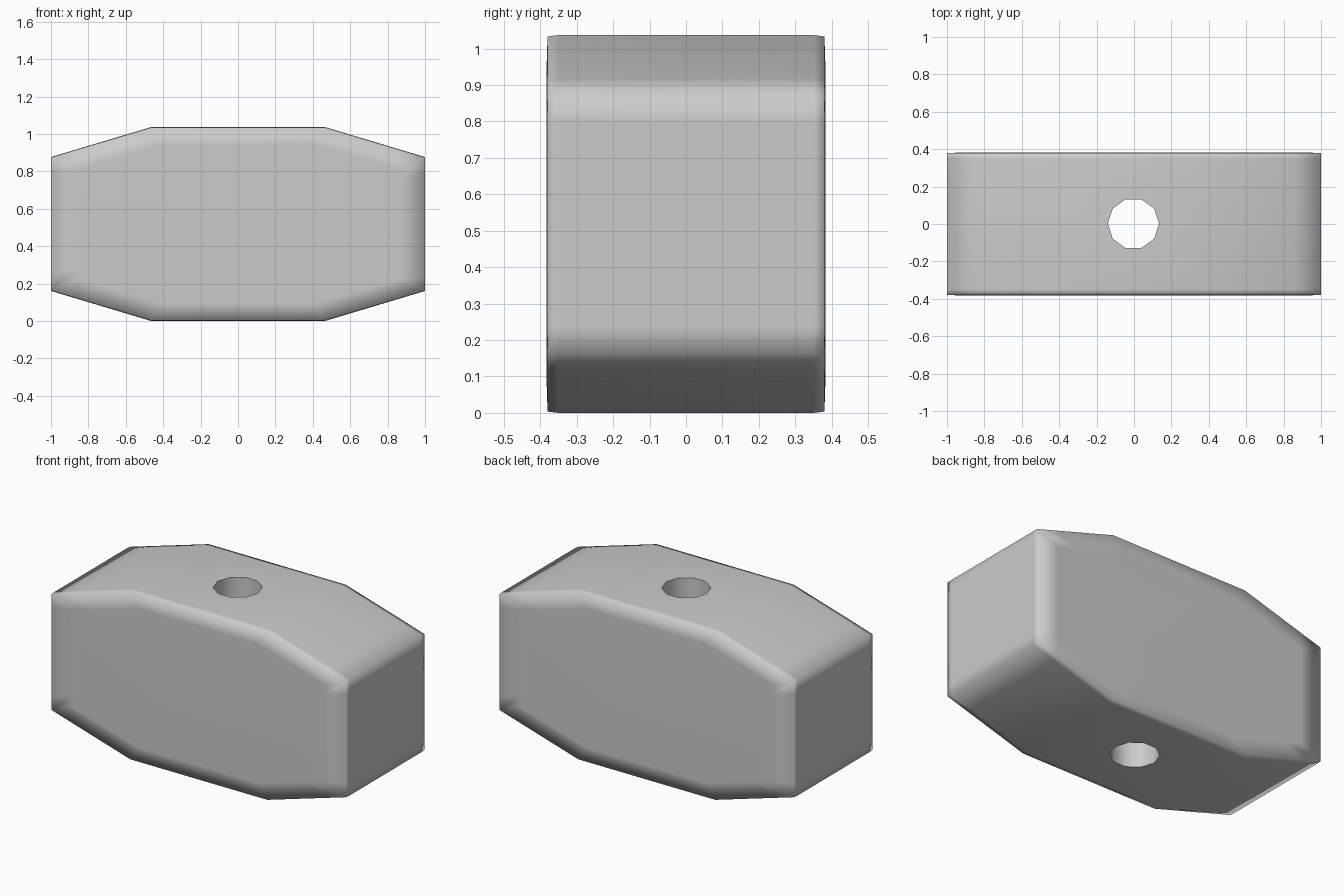
import bpy, bmesh, math

if "Cube" in bpy.data.objects:
    bpy.data.objects.remove(bpy.data.objects["Cube"])

# Eight-sided block profile (x, z about mid height), with support points by the ends
H = 0.5185
quarter = [(1.0, 0.28), (1.0, 0.358), (0.86, 0.40), (0.465, H)]
profile = (quarter + [(-x, z) for x, z in reversed(quarter)]
           + [(-x, -z) for x, z in quarter] + [(x, -z) for x, z in reversed(quarter)])

# Depth rings: y, x scale, z scale (slightly eased front and back rims)
half = [(-0.383, 0.86, 0.82), (-0.380, 1.0, 0.993), (-0.350, 1.0, 1.0)]
rings = half + [(-y, sx, sz) for y, sx, sz in reversed(half)]

bm = bmesh.new()
loops = [[bm.verts.new((x * sx, y, z * sz + H)) for x, z in profile]
         for y, sx, sz in rings]
n = len(profile)
for a, b in zip(loops, loops[1:]):
    for i in range(n):
        j = (i + 1) % n
        bm.faces.new((a[i], a[j], b[j], b[i]))
bm.faces.new(loops[0])
bm.faces.new(loops[-1])
bmesh.ops.recalc_face_normals(bm, faces=bm.faces)
mesh = bpy.data.meshes.new("mallet_head")
bm.to_mesh(mesh)
bm.free()
head = bpy.data.objects.new("mallet_head", mesh)
bpy.context.collection.objects.link(head)

# Ten-sided handle hole
bpy.ops.mesh.primitive_cylinder_add(vertices=10, radius=0.137, depth=2,
                                    location=(-0.003, 0.002, H),
                                    rotation=(0, 0, math.pi / 2))
cutter = bpy.context.object
cutter.name = "handle_hole_cutter"
cutter.hide_render = True
cut = head.modifiers.new("handle_hole", 'BOOLEAN')
cut.object = cutter
cut.operation = 'DIFFERENCE'
cut.solver = 'EXACT'
bpy.ops.object.select_all(action='DESELECT')
head.select_set(True)
bpy.context.view_layer.objects.active = head
bpy.ops.object.modifier_apply(modifier=cut.name)
bpy.data.objects.remove(cutter)

# Soft shading on the block, crisp rim round the hole
bm = bmesh.new()
bm.from_mesh(head.data)
for f in bm.faces:
    f.smooth = True
for e in bm.edges:
    a, b = (v.co for v in e.verts)
    if max(a.xy.length, b.xy.length) < 0.16 and abs(a.z - b.z) < 0.1:
        e.smooth = False
bm.to_mesh(head.data)
bm.free()
